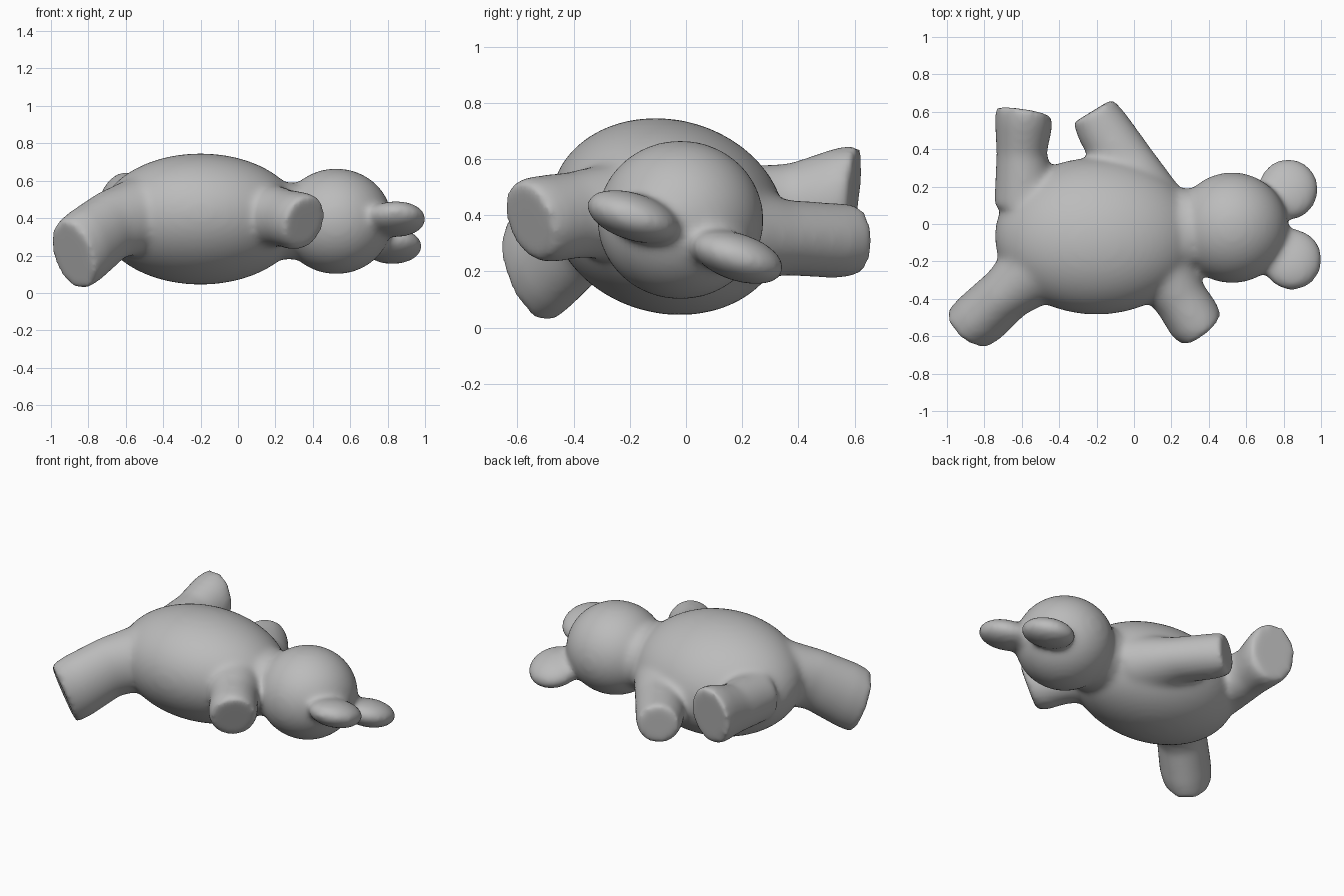
import bpy, bmesh, math
from mathutils import Vector, Matrix

cube = bpy.data.objects.get("Cube")
if cube:
    bpy.data.objects.remove(cube, do_unlink=True)

# One plain grey plush colour
grey = bpy.data.materials.new("plush_grey")
grey.use_nodes = True
grey.diffuse_color = (0.5, 0.5, 0.5, 1)
bsdf = grey.node_tree.nodes["Principled BSDF"]
bsdf.inputs["Base Color"].default_value = (0.5, 0.5, 0.5, 1)
bsdf.inputs["Roughness"].default_value = 0.8

bm = bmesh.new()


def ellipsoid(center, radii, roll=0.0):
    """Ellipsoid rolled about the long (x) axis of the toy."""
    m = (Matrix.Translation(center) @ Matrix.Rotation(math.radians(roll), 4, 'X')
         @ Matrix.Diagonal((*radii, 1)))
    bmesh.ops.create_uvsphere(bm, u_segments=48, v_segments=32, radius=1, matrix=m)


def limb(sections, sides=32):
    """Loft of ellipses: (center, facing normal, half width, half height)."""
    rings = []
    for center, normal, w, h in sections:
        n = Vector(normal).normalized()
        u = n.cross(Vector((0, 0, 1))).normalized()
        v = u.cross(n)
        ring = []
        for i in range(sides):
            a = math.tau * i / sides
            ring.append(bm.verts.new(Vector(center) + u * w * math.cos(a) + v * h * math.sin(a)))
        rings.append(ring)
    faces = [bm.faces.new(rings[0]), bm.faces.new(rings[-1])]
    for r0, r1 in zip(rings, rings[1:]):
        for i in range(sides):
            j = (i + 1) % sides
            faces.append(bm.faces.new((r0[i], r0[j], r1[j], r1[i])))
    bmesh.ops.recalc_face_normals(bm, faces=faces)


# Torso, neck and head
ellipsoid((-0.20, -0.065, 0.395), (0.545, 0.425, 0.345), -15)
ellipsoid((0.27, -0.04, 0.385), (0.16, 0.235, 0.205), -15)
ellipsoid((0.525, -0.02, 0.383), (0.30, 0.297, 0.283))

# Flattened round ears
ellipsoid((0.845, -0.19, 0.395), (0.162, 0.172, 0.085), -18)
ellipsoid((0.825, 0.185, 0.250), (0.162, 0.172, 0.085), -18)

# Leg reaching forward and down
limb([((-0.50, -0.22, 0.43), (-0.75, -0.6, -0.3), 0.20, 0.20),
      ((-0.68, -0.37, 0.36), (-0.72, -0.62, -0.35), 0.15, 0.19),
      ((-0.82, -0.50, 0.25), (-0.66, -0.68, -0.36), 0.155, 0.205),
      ((-0.885, -0.555, 0.20), (-0.63, -0.72, -0.36), 0.145, 0.20)])

# Leg reaching backward
limb([((-0.58, 0.10, 0.41), (-0.05, 1, 0.1), 0.17, 0.16),
      ((-0.60, 0.38, 0.43), (0, 1, 0.1), 0.135, 0.155),
      ((-0.59, 0.53, 0.455), (0.08, 1, 0), 0.155, 0.185),
      ((-0.59, 0.60, 0.465), (0.14, 0.97, -0.1), 0.155, 0.19)])

# Arm reaching forward
limb([((0.12, -0.20, 0.42), (0.5, -0.8, -0.1), 0.18, 0.18),
      ((0.25, -0.40, 0.40), (0.55, -0.8, -0.15), 0.145, 0.155),
      ((0.32, -0.51, 0.385), (0.58, -0.77, -0.25), 0.15, 0.16),
      ((0.36, -0.56, 0.38), (0.6, -0.75, -0.3), 0.135, 0.15)])

# Arm reaching backward
limb([((0.03, 0.12, 0.34), (-0.3, 0.9, 0), 0.23, 0.19),
      ((-0.06, 0.35, 0.32), (-0.35, 0.9, 0), 0.16, 0.135),
      ((-0.17, 0.52, 0.31), (-0.5, 0.85, 0), 0.145, 0.135),
      ((-0.22, 0.605, 0.31), (-0.5, 0.82, 0), 0.125, 0.13)])

# Fuse every part into one soft sewn skin
mesh = bpy.data.meshes.new("plush_bear")
bm.to_mesh(mesh)
bm.free()
mesh.materials.append(grey)
bear = bpy.data.objects.new("plush_bear", mesh)
bpy.context.collection.objects.link(bear)

skin = bear.modifiers.new("fused_skin", 'REMESH')
skin.mode = 'VOXEL'
skin.voxel_size = 0.016
skin.use_smooth_shade = True
soft = bear.modifiers.new("soft_seams", 'SMOOTH')
soft.factor = 0.5
soft.iterations = 24
for p in mesh.polygons:
    p.use_smooth = True
